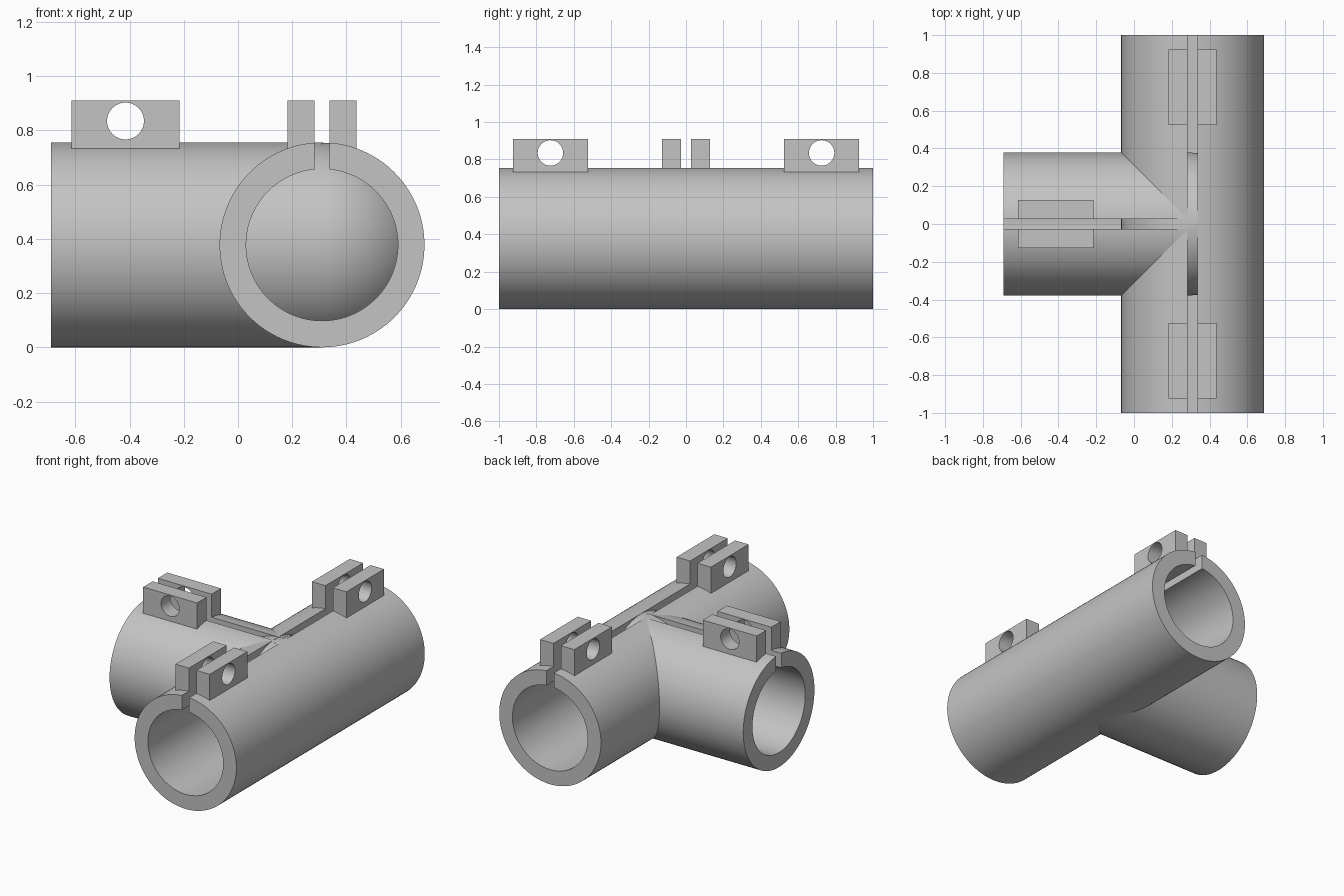
import bpy, bmesh, math
from mathutils import Matrix, Vector

cube = bpy.data.objects.get("Cube")
if cube:
    bpy.data.objects.remove(cube, do_unlink=True)

OUTER, INNER = 0.378, 0.28      # pipe radii
SLOT = 0.0275                   # half width of the clamping slot
JOINT = Vector((0.31, 0, OUTER))
SEGMENTS = 96

grey = bpy.data.materials.new("grey")
grey.use_nodes = True
grey.diffuse_color = (0.55, 0.55, 0.55, 1)
grey.node_tree.nodes["Principled BSDF"].inputs["Base Color"].default_value = grey.diffuse_color


def finish(name, bm, turn=0):
    """Turn the part about the joint and give it material and shading."""
    bmesh.ops.remove_doubles(bm, verts=bm.verts, dist=1e-5)
    bmesh.ops.recalc_face_normals(bm, faces=bm.faces)
    bm.transform(Matrix.Translation(JOINT) @ Matrix.Rotation(turn, 4, "Z"))
    mesh = bpy.data.meshes.new(name)
    bm.to_mesh(mesh)
    bm.free()
    mesh.materials.clear()
    mesh.materials.append(grey)
    obj = bpy.data.objects.new(name, mesh)
    bpy.context.collection.objects.link(obj)
    bpy.ops.object.select_all(action="DESELECT")
    obj.select_set(True)
    bpy.context.view_layer.objects.active = obj
    bpy.ops.object.shade_smooth_by_angle(angle=math.radians(30))


def slotted_pipe(name, start, end, turn=0):
    """C-shaped section, open at the top, extruded along y."""
    bm = bmesh.new()

    def arc(radius):
        gap = math.asin(SLOT / radius)
        angles = [gap + (math.tau - 2 * gap) * i / SEGMENTS for i in range(SEGMENTS + 1)]
        return [bm.verts.new((radius * math.sin(a), start, radius * math.cos(a))) for a in angles]

    outside, inside = arc(OUTER), arc(INNER)
    for i in range(SEGMENTS):
        bm.faces.new((outside[i], outside[i + 1], inside[i + 1], inside[i]))
    new = bmesh.ops.extrude_face_region(bm, geom=bm.faces[:], use_keep_orig=True)["geom"]
    bmesh.ops.translate(bm, vec=(0, end - start, 0),
                        verts=[g for g in new if isinstance(g, bmesh.types.BMVert)])
    finish(name, bm, turn)


def clamp_lug(name, side, along, turn=0):
    """Rectangular plate with a round bolt hole, beside the slot."""
    half_length, bottom, top, thickness = 0.2, 0.325, 0.532, 0.1
    hole_z, hole_radius, count = 0.457, 0.068, 48
    curve = bpy.data.curves.new(name + "_outline", "CURVE")
    curve.dimensions, curve.fill_mode = "2D", "BOTH"
    curve.extrude = thickness / 2
    rectangle = [(-half_length, bottom), (half_length, bottom),
                 (half_length, top), (-half_length, top)]
    circle = [(hole_radius * math.cos(math.tau * i / count),
               hole_z + hole_radius * math.sin(math.tau * i / count)) for i in range(count)]
    for outline in (rectangle, circle):
        spline = curve.splines.new("POLY")
        spline.points.add(len(outline) - 1)
        for point, (u, v) in zip(spline.points, outline):
            point.co = (u, v, 0, 1)
        spline.use_cyclic_u = True
    helper = bpy.data.objects.new(name + "_outline", curve)
    mesh = bpy.data.meshes.new_from_object(helper)
    bm = bmesh.new()
    bm.from_mesh(mesh)
    bpy.data.objects.remove(helper)
    bpy.data.meshes.remove(mesh)
    bpy.data.curves.remove(curve)
    # outline u runs along the pipe, v points up
    stand = Matrix(((0, 0, 1, 0), (1, 0, 0, 0), (0, 1, 0, 0), (0, 0, 0, 1)))
    bm.transform(Matrix.Translation((side * (SLOT + thickness / 2), along, 0)) @ stand)
    finish(name, bm, turn)


# Pipes
quarter = math.pi / 2
slotted_pipe("main_pipe", -1, 1)
slotted_pipe("branch_pipe", 0, 1, quarter)

# Rounded core closing the joint inside the pipes
core = bmesh.new()
bmesh.ops.create_uvsphere(core, u_segments=64, v_segments=32, radius=OUTER - 0.001)
finish("joint_core", core)

# Pairs of clamp lugs at the three pipe ends
for end, along, turn in (("front", -0.725, 0), ("back", 0.725, 0), ("branch", 0.725, quarter)):
    for label, side in (("a", -1), ("b", 1)):
        clamp_lug(f"{end}_lug_{label}", side, along, turn)
